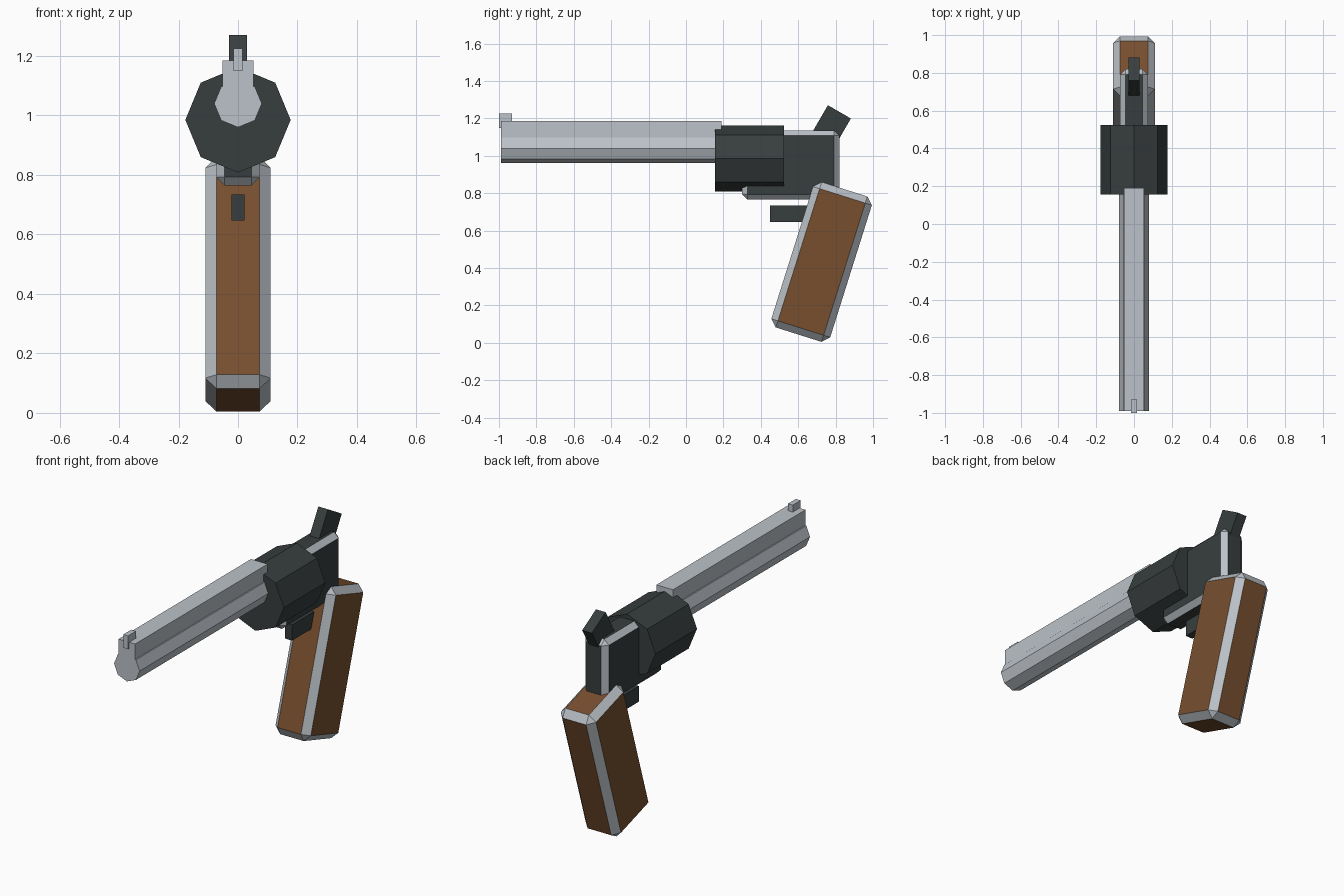
import bpy, bmesh, math
from mathutils import Matrix, Vector

default = bpy.data.objects.get("Cube")
if default:
    bpy.data.objects.remove(default, do_unlink=True)


def material(name, rgb):
    m = bpy.data.materials.new(name)
    m.use_nodes = True
    color = (*rgb, 1.0)
    m.diffuse_color = color
    m.node_tree.nodes["Principled BSDF"].inputs["Base Color"].default_value = color
    return m


STEEL = material("light steel", (0.50, 0.54, 0.58))
GUNMETAL = material("dark gunmetal", (0.039, 0.048, 0.048))
WOOD = material("brown wood", (0.185, 0.078, 0.028))


def finish(name, bm, mats):
    bmesh.ops.recalc_face_normals(bm, faces=bm.faces)
    mesh = bpy.data.meshes.new(name)
    bm.to_mesh(mesh)
    bm.free()
    for m in mats:
        mesh.materials.append(m)
    ob = bpy.data.objects.new(name, mesh)
    bpy.context.collection.objects.link(ob)
    return ob


def block(name, center, size, mats, tilt=0, bevel=0):
    """Box tilted about x; bevelled edges take the second material."""
    bm = bmesh.new()
    bmesh.ops.create_cube(bm, size=1)
    bmesh.ops.scale(bm, vec=Vector(size), verts=bm.verts)
    if bevel:
        bmesh.ops.bevel(bm, geom=bm.edges[:], offset=bevel, segments=1,
                        affect='EDGES', profile=0.5, material=1)
    place = Matrix.Translation(center) @ Matrix.Rotation(math.radians(tilt), 4, 'X')
    bm.transform(place)
    return finish(name, bm, mats)


def octagon(name, radius, z, y0, y1, mat):
    """Eight-sided prism along y with a corner pointing down."""
    bm = bmesh.new()
    bmesh.ops.create_cone(bm, cap_ends=True, segments=8, radius1=radius,
                          radius2=radius, depth=y1 - y0)
    bm.transform(Matrix.Translation((0, (y0 + y1) / 2, z))
                 @ Matrix.Rotation(math.pi / 2, 4, 'X'))
    return finish(name, bm, [mat])


# Barrel with top rib and front sight
octagon("barrel", 0.08, 1.04, -0.99, 0.19, STEEL)
block("barrel_rib", (0, -0.4, 1.115), (0.104, 1.18, 0.14), [STEEL])
block("front_sight", (0, -0.965, 1.187), (0.03, 0.07, 0.075), [STEEL])

# Drum and frame
octagon("drum", 0.177, 0.985, 0.155, 0.525, GUNMETAL)
block("frame", (0, 0.56, 0.95), (0.146, 0.52, 0.37), [GUNMETAL, STEEL], bevel=0.028)

# Hammer and trigger
block("hammer", (0, 0.77, 1.148), (0.06, 0.142, 0.2), [GUNMETAL], tilt=-30)
block("trigger", (0, 0.56, 0.69), (0.044, 0.22, 0.088), [GUNMETAL])

# Grip with steel edges
block("grip", (0, 0.725, 0.432), (0.22, 0.33, 0.815), [WOOD, STEEL],
      tilt=-17.5, bevel=0.037)
